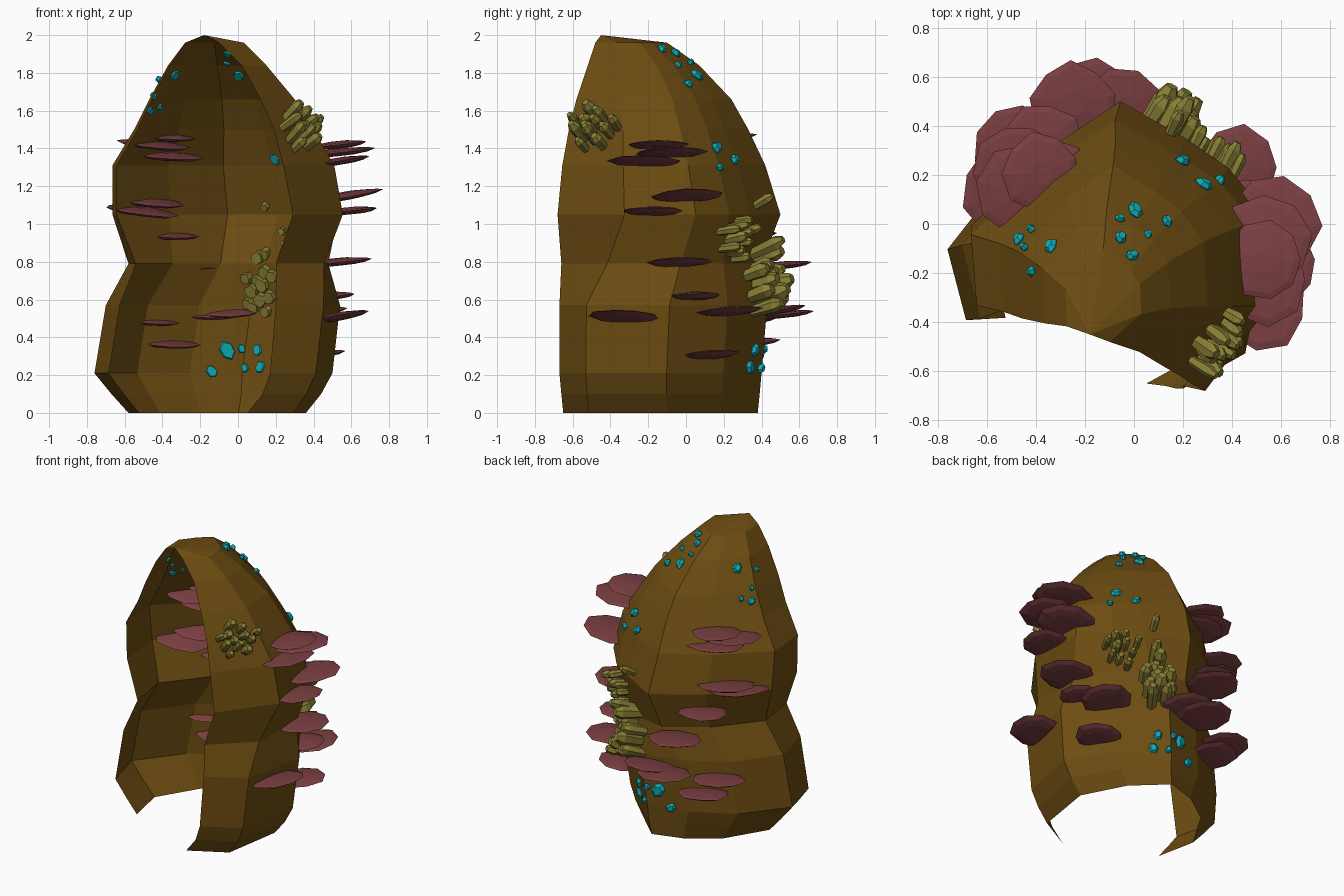
import bpy, bmesh, math, random
from mathutils import Vector, Matrix
from mathutils.bvhtree import BVHTree

if "Cube" in bpy.data.objects:
    bpy.data.objects.remove(bpy.data.objects["Cube"])

random.seed(4)


def finish(bm, name, color):
    me = bpy.data.meshes.new(name)
    bm.to_mesh(me)
    ob = bpy.data.objects.new(name, me)
    bpy.context.collection.objects.link(ob)
    mat = bpy.data.materials.new(name + "_colour")
    mat.diffuse_color = (*color, 1)
    mat.use_nodes = True
    mat.node_tree.nodes["Principled BSDF"].inputs["Base Color"].default_value = mat.diffuse_color
    me.materials.append(mat)
    return ob


def lathe(bm, rings, sides, matrix, jitter=0.0):
    """Closed faceted solid from (radius, height) rings."""
    wob = [1 + random.uniform(-jitter, jitter) for _ in range(sides)]
    loops = []
    for r, h in rings:
        loops.append([bm.verts.new(matrix @ Vector((
            r * wob[i] * math.cos(math.tau * i / sides),
            r * wob[i] * math.sin(math.tau * i / sides), h))) for i in range(sides)])
    for a, b in zip(loops, loops[1:]):
        for i in range(sides):
            j = (i + 1) % sides
            bm.faces.new((a[i], a[j], b[j], b[i]))
    bm.faces.new(loops[0][::-1])
    bm.faces.new(loops[-1])


def aim(loc, direction, spin=0.0):
    q = Vector(direction).to_track_quat('Z', 'Y').to_matrix().to_4x4()
    return Matrix.Translation(loc) @ q @ Matrix.Rotation(spin, 4, 'Z')


# Hollow trunk: plan outline, as fractions of each row's box, at the foot and
# in the dome; the outline is open at the front
foot = [(.06, .26), (0, .53), (.18, .8), (.4, .94), (.62, 1), (.84, .81),
        (1, .53), (.93, .13)]
dome = [(.02, .30), (0, .57), (.25, .83), (.5, 1), (.72, .87), (.86, .77),
        (.98, .62), (1, .30)]
# z, left x, right x, front y, back y, x of right opening edge
rows = [(0, -.58, .36, -.65, .38, .05), (.1, -.67, .44, -.66, .39, .13),
        (.21, -.76, .5, -.67, .40, .17), (.57, -.70, .54, -.67, .43, .2),
        (.79, -.58, .49, -.66, .43, .2), (1.05, -.665, .555, -.68, .5, .29),
        (1.31, -.665, .51, -.655, .42, .24), (1.5, -.55, .40, -.62, .33, .19),
        (1.66, -.47, .3, -.58, .24, .12), (1.84, -.37, .15, -.52, .07, .02),
        (1.96, -.28, .03, -.48, -.1, -.1)]
bm = bmesh.new()
grid = []
for z, xl, xr, yf, yb, xe in rows:
    t = min(1, max(0, (z - .57) / .4))
    ring = []
    for k, (f, d) in enumerate(zip(foot, dome)):
        u, v = f[0] + t * (d[0] - f[0]), f[1] + t * (d[1] - f[1])
        if k == 0:  # left opening edge swings forward at top
            v -= .24 * max(0, z - 1.4)
        ring.append(bm.verts.new((xl + u * (xr - xl), yf + v * (yb - yf), z)))
    ring.append(bm.verts.new((xe, yf, z)))
    grid.append(ring)
for a, b in zip(grid, grid[1:]):
    for i in range(len(a) - 1):
        bm.faces.new((a[i + 1], a[i], b[i], b[i + 1]))
apex = bm.verts.new((-.18, -.45, 2))
top = grid[-1]
for i in range(len(top) - 1):
    bm.faces.new((top[i + 1], top[i], apex))
bm.normal_update()
tree = BVHTree.FromBMesh(bm)
finish(bm, "hollow_trunk", (.155, .075, .006))


def snap(p):
    """Nearest trunk point and its outward normal."""
    loc, n, _, _ = tree.find_nearest(Vector(p))
    if n.dot(loc - Vector((-.1, -.25, .8))) < 0:
        n = -n
    return loc, n


# Shelf fungus: x, y, z, radius
shelves = [
    (.53, -.15, 1.42, .16), (.53, -.08, 1.38, .19), (.52, -.22, 1.33, .19),
    (.57, 0, 1.15, .19), (.59, -.17, 1.07, .16), (.53, -.04, .8, .18),
    (.48, .05, .62, .14), (.53, -.33, .51, .18), (.42, .23, .54, .17),
    (.40, .13, .31, .16),
    (-.38, .21, 1.46, .16), (-.44, .13, 1.42, .2), (-.36, .18, 1.36, .18),
    (-.47, .23, 1.12, .18), (-.51, .14, 1.07, .19), (-.37, .33, .94, .16),
    (-.25, .49, .78, .17), (-.17, .49, .52, .18), (-.04, .47, .54, .17),
    (-.48, .32, .49, .17), (-.37, .33, .37, .17)]
bm = bmesh.new()
for x, y, z, r in shelves:
    out = Vector((x + .1, y + .2, 0)).normalized()
    up = Vector((0, 0, 1)) - out * random.uniform(.08, .2)
    rings = [(r * .5, -.019), (r * .8, -.013), (r, 0), (r * .85, .008),
             (r * .6, .013), (r * .3, .019)]
    lathe(bm, rings, 9, aim((x, y, z), up, random.random()), .07)
finish(bm, "shelf_fungus", (.2, .05, .055))

# Crystal clusters: centre, lean, half spread along wall and in z, count, size
clusters = [((.33, -.48, 1.49), (-.05, .05, .3), .15, .11, 12, 1.1),
            ((.14, .41, .68), (0, .3, .3), .12, .18, 13, 1.5),
            ((.34, .26, .91), (0, .2, .3), .12, .13, 10, 1.0),
            ((.14, .38, 1.1), (0, .1, .25), .02, .02, 1, 1.1)]
bm = bmesh.new()
for c, lean, sw, sz, count, size in clusters:
    _, n = snap(c)
    side = n.cross(Vector((0, 0, 1))).normalized()
    for k in range(count):
        a, d = k * 2.4, math.sqrt((k + .4) / count)
        p, n2 = snap(Vector(c) + side * (sw * d * math.cos(a))
                     + Vector((0, 0, sz * d * math.sin(a))))
        direction = n + Vector(lean) + Vector([random.uniform(-.12, .12) for _ in range(3)])
        r = random.uniform(.024, .033) * size
        h = random.uniform(.08, .13) * size
        rings = [(r * .75, -.03), (r, h * .75), (r * .55, h)]
        lathe(bm, rings, 6, aim(p, direction, random.random()), .08)
finish(bm, "yellow_crystals", (.25, .215, .035))

# Small gems set into the bark: x, y, z, radius
gems = [(-.47, -.06, 1.6, .03), (-.43, -.01, 1.63, .022), (-.44, -.1, 1.67, .022),
        (-.35, -.08, 1.8, .04), (-.37, -.19, 1.74, .024),
        (0, .05, 1.78, .042), (-.05, -.05, 1.91, .03), (.05, -.05, 1.83, .02),
        (0, -.12, 1.94, .032), (.14, .02, 1.75, .028), (-.06, .02, 1.85, .022),
        (.22, .29, 1.36, .035), (.3, .18, 1.42, .042), (.35, .18, 1.3, .024),
        (-.06, .4, .33, .055), (.02, .4, .34, .03), (.11, .37, .33, .036),
        (.03, .38, .24, .027), (.13, .35, .24, .038), (-.15, .4, .22, .04)]
bm = bmesh.new()
for x, y, z, r in gems:
    p, n = snap((x, y, z))
    rings = [(r * .8, -.01), (r, .006), (r * .6, .024)]
    m = aim(p, n, random.random() * 3) @ Matrix.Diagonal((1, .78, 1, 1))
    lathe(bm, rings, 6, m, .12)
finish(bm, "cyan_gems", (.005, .4, .45))
